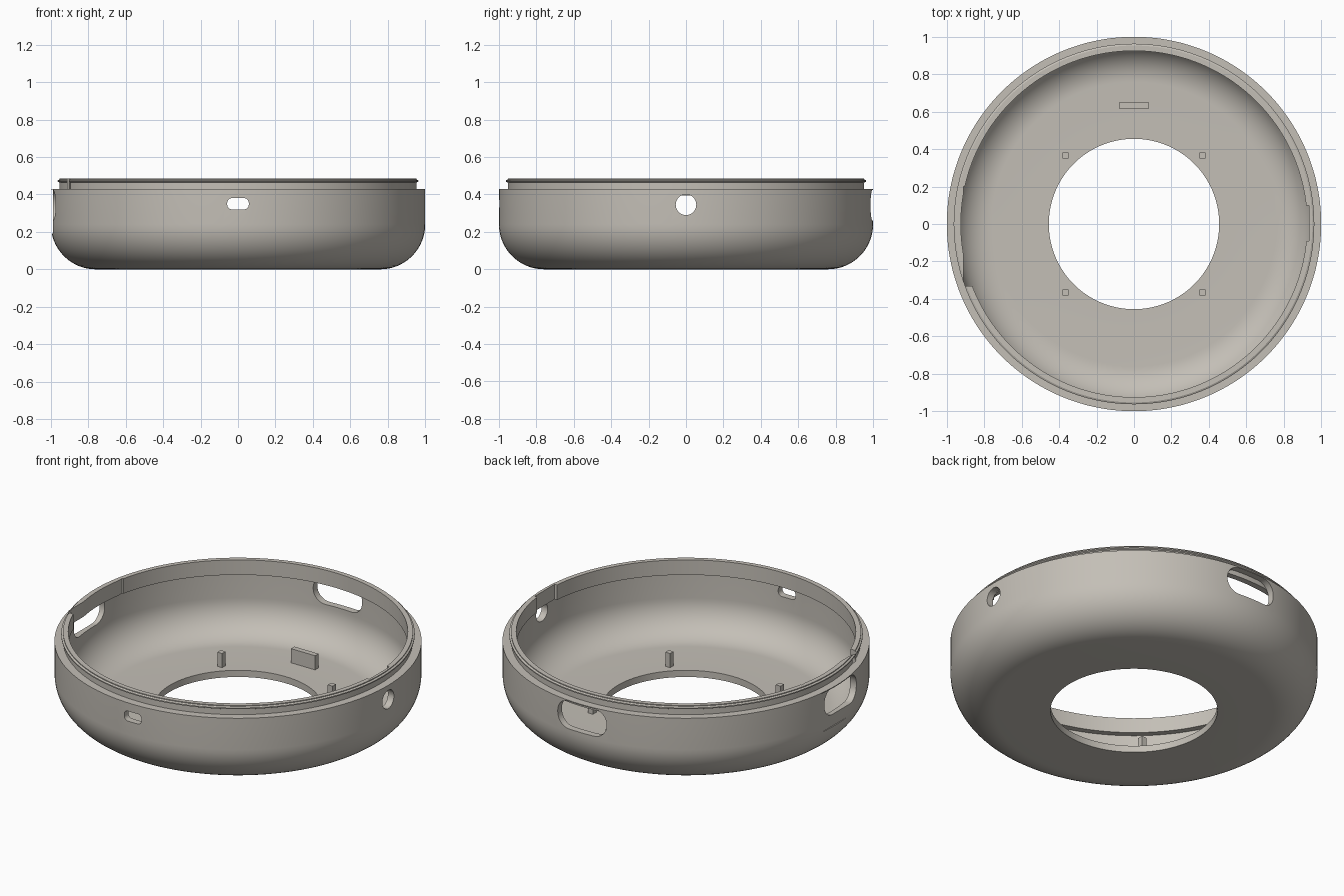
import bpy, bmesh, math
from mathutils import Vector, Matrix

cube = bpy.data.objects.get("Cube")
if cube:
    bpy.data.objects.remove(cube, do_unlink=True)

mat = bpy.data.materials.new("warm_grey_plastic")
mat.use_nodes = True
COLOR = (0.55, 0.52, 0.47, 1)
mat.diffuse_color = COLOR
mat.node_tree.nodes["Principled BSDF"].inputs["Base Color"].default_value = COLOR


def add_object(name, bm):
    bmesh.ops.recalc_face_normals(bm, faces=bm.faces)
    mesh = bpy.data.meshes.new(name)
    bm.to_mesh(mesh)
    bm.free()
    mesh.materials.append(mat)
    obj = bpy.data.objects.new(name, mesh)
    bpy.context.collection.objects.link(obj)
    return obj


def lathe(name, profile, steps=144):
    """Revolve a closed (radius, height) outline about z."""
    bm = bmesh.new()
    rings = []
    for i in range(steps):
        a = math.tau * i / steps
        rings.append([bm.verts.new((r * math.cos(a), r * math.sin(a), z)) for r, z in profile])
    n = len(profile)
    for i, ring in enumerate(rings):
        nxt = rings[(i + 1) % steps]
        for j in range(n):
            k = (j + 1) % n
            bm.faces.new((ring[j], nxt[j], nxt[k], ring[k]))
    return add_object(name, bm)


def box(name, low, high):
    low, high = Vector(low), Vector(high)
    size = high - low
    bm = bmesh.new()
    m = Matrix.Translation((low + high) / 2) @ Matrix.Diagonal((*size, 1))
    bmesh.ops.create_cube(bm, size=1, matrix=m)
    return add_object(name, bm)


def rounded_cutter(width, height, radius, z, angle, shift=0):
    """Rounded-rectangle prism pointing outwards; angle 0 faces the front."""
    bm = bmesh.new()
    verts = []
    for q, (sx, sz) in enumerate([(1, 1), (-1, 1), (-1, -1), (1, -1)]):
        for s in range(9):
            a = math.pi / 2 * (q + s / 8)
            x = sx * (width / 2 - radius) + radius * math.cos(a)
            h = sz * (height / 2 - radius) + radius * math.sin(a)
            verts.append(bm.verts.new((x + shift, -1.2, z + h)))
    bmesh.ops.remove_doubles(bm, verts=verts, dist=1e-5)
    face = bm.faces.new([v for v in verts if v.is_valid])
    out = bmesh.ops.extrude_face_region(bm, geom=[face])
    moved = [g for g in out["geom"] if isinstance(g, bmesh.types.BMVert)]
    bmesh.ops.translate(bm, verts=moved, vec=(0, 0.5, 0))
    bmesh.ops.rotate(bm, verts=bm.verts, matrix=Matrix.Rotation(angle, 3, "Z"))
    return add_object("opening_cutter", bm)


def cut(target, cutter):
    mod = target.modifiers.new("cut", "BOOLEAN")
    mod.operation = "DIFFERENCE"
    mod.solver = "EXACT"
    mod.object = cutter
    bpy.context.view_layer.objects.active = target
    bpy.ops.object.modifier_apply(modifier=mod.name)
    bpy.data.objects.remove(cutter, do_unlink=True)


def fillet(radius, steps=16):
    pts = []
    for i in range(steps + 1):
        a = math.pi / 2 * i / steps
        pts.append((0.76 + radius * math.sin(a), 0.24 - radius * math.cos(a)))
    return pts


# Bowl with a rounded bottom edge and a large round floor opening
outer = [(0.455, 0)] + fillet(0.24) + [(1, 0.43)]
inner = [(0.455, 0.04)] + fillet(0.20) + [(0.96, 0.43)]
shell = lathe("bowl_shell", outer + inner[::-1])

# Flat recess and the wall openings
cut(shell, box("recess_cutter", (-1.2, -0.3, 0.19), (-0.988, 0.3, 0.425)))
cut(shell, rounded_cutter(0.115, 0.06, 0.025, 0.35, 0))
cut(shell, rounded_cutter(0.11, 0.11, 0.0549, 0.345, math.pi / 2))
cut(shell, rounded_cutter(0.325, 0.165, 0.078, 0.342, math.pi))
cut(shell, rounded_cutter(0.325, 0.165, 0.078, 0.342, -math.pi / 2, 0.065))

# Raised snap-fit lip with a thin ridge
lip = lathe("snap_lip", [
    (0.925, 0.395), (0.9605, 0.395), (0.9605, 0.43), (0.953, 0.43), (0.953, 0.463),
    (0.963, 0.468), (0.963, 0.475), (0.953, 0.48), (0.953, 0.485), (0.925, 0.485)])
cut(lip, box("notch_cutter", (0.8, -0.09, 0.3), (0.936, 0.10, 0.6)))
cut(lip, box("relief_cutter", (-0.91, -0.33, 0.3), (-0.7, 0.2, 0.6)))

for obj in (shell, lip):
    bpy.ops.object.select_all(action="DESELECT")
    obj.select_set(True)
    bpy.context.view_layer.objects.active = obj
    bpy.ops.object.shade_smooth_by_angle(angle=math.radians(30))

# Square locating posts and the upright tab on the floor
for side, sx in (("left", 1), ("right", -1)):
    for end, sy in (("front", -1), ("back", 1)):
        x, y = 0.367 * sx, 0.367 * sy
        box(f"{end}_{side}_post", (x - 0.016, y - 0.016, 0.035), (x + 0.016, y + 0.016, 0.125))
box("floor_tab", (-0.08, 0.618, 0.035), (0.08, 0.65, 0.125))
